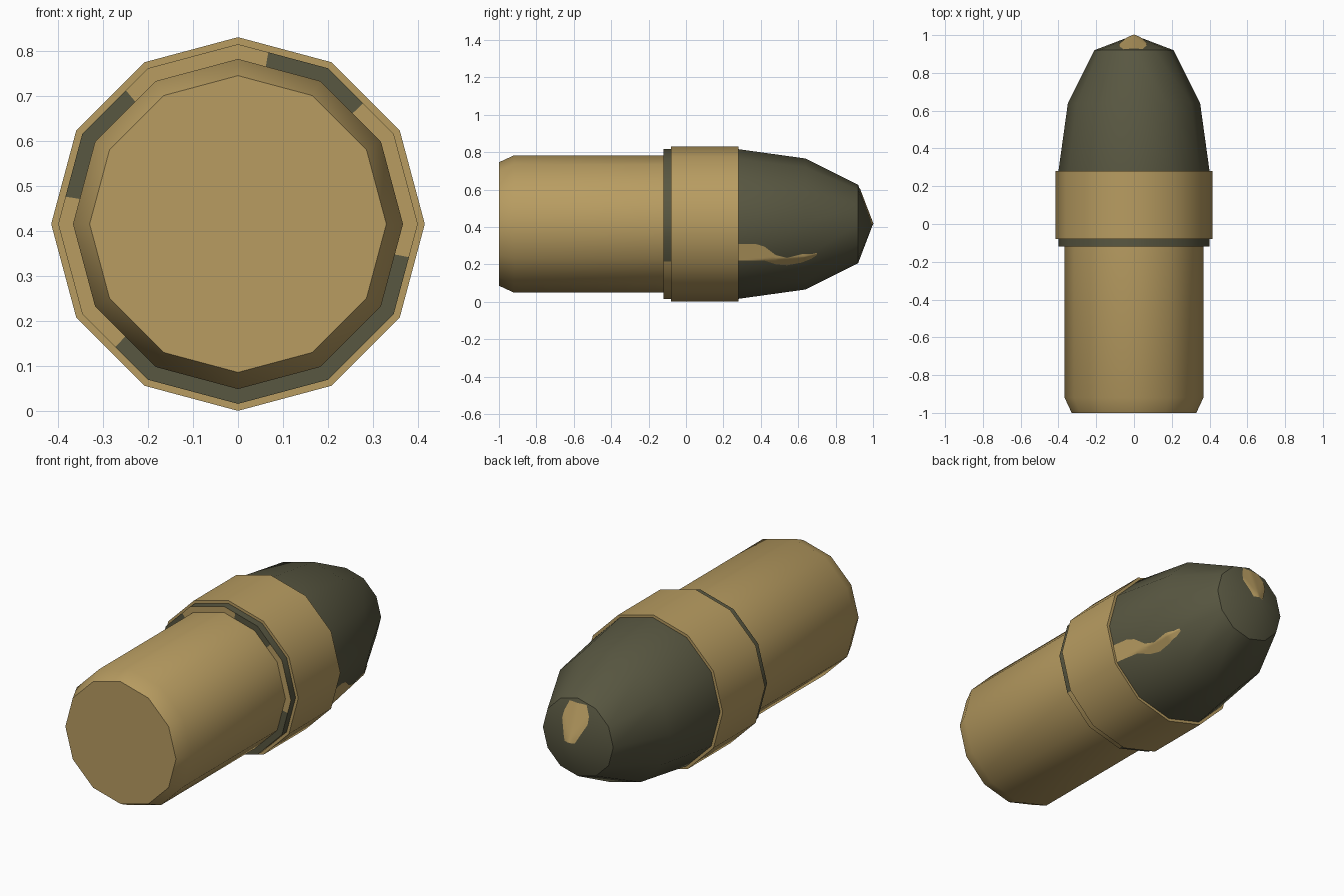
import bpy, bmesh, math
from mathutils import Vector
from mathutils.bvhtree import BVHTree

if "Cube" in bpy.data.objects:
    bpy.data.objects.remove(bpy.data.objects["Cube"], do_unlink=True)

AXIS_Z = 0.416
CORNERS = [30 * i for i in range(12)]


def material(name, rgb):
    mat = bpy.data.materials.new(name)
    mat.use_nodes = True
    mat.diffuse_color = (*rgb, 1)
    mat.node_tree.nodes["Principled BSDF"].inputs["Base Color"].default_value = (*rgb, 1)
    return mat


brass = material("brass tan", (0.48, 0.335, 0.12))
olive = material("dark olive", (0.098, 0.095, 0.053))


def finish(name, bm, mats):
    mesh = bpy.data.meshes.new(name)
    bm.to_mesh(mesh)
    bm.free()
    obj = bpy.data.objects.new(name, mesh)
    bpy.context.collection.objects.link(obj)
    for mat in mats:
        mesh.materials.append(mat)
    bpy.ops.object.select_all(action="DESELECT")
    obj.select_set(True)
    bpy.context.view_layer.objects.active = obj
    bpy.ops.object.shade_smooth_by_angle(angle=math.radians(35))
    return obj


def point(y, r, deg):
    """Point on a twelve-sided section of corner radius r."""
    r *= math.cos(math.radians(15)) / math.cos(math.radians(deg % 30 - 15))
    a = math.radians(deg)
    return (r * math.cos(a), y, AXIS_Z + r * math.sin(a))


def lathe(name, profile, mats, angles=CORNERS, rule=None):
    """Turn (y, radius) points about the long axis; rule picks the face colour."""
    bm = bmesh.new()
    rings = []
    for y, r in profile:
        if r == 0:
            rings.append([bm.verts.new((0, y, AXIS_Z))] * len(angles))
        else:
            rings.append([bm.verts.new(point(y, r, a)) for a in angles])
    for i in range(len(rings) - 1):
        for j, a in enumerate(angles):
            k = (j + 1) % len(angles)
            quad = [rings[i][j], rings[i + 1][j], rings[i + 1][k], rings[i][k]]
            face = bm.faces.new(list(dict.fromkeys(quad)))
            if rule:
                end = angles[k] if k else 360
                face.material_index = rule(i, (a + end) / 2)
    if profile[0][1] == profile[0][1] and name == "casing":
        bm.faces.new(rings[0])
    return finish(name, bm, mats)


# Casing with chamfered, closed base
lathe("casing", [(-1, 0.33), (-0.92, 0.367), (-0.1, 0.367)], [brass])

# Wide band around the middle
lathe("band", [(-0.08, 0.39), (-0.08, 0.4155), (0.28, 0.4155), (0.28, 0.39)], [brass])

# Narrow collar behind the band, worn through to brass in places
WORN_RIM = [(0, 44), (80, 130), (171, 225), (349, 360)]


def collar_colour(segment, angle):
    if segment == 0:
        return int(any(lo < angle < hi for lo, hi in WORN_RIM))
    return int(270 < angle < 330)


cuts = sorted(set(CORNERS) | {a for span in WORN_RIM for a in span if a < 360})
lathe("collar", [(-0.12, 0.36), (-0.12, 0.4), (-0.07, 0.4)], [olive, brass], cuts, collar_colour)

# Pointed nose
nose = lathe("nose", [(0.2, 0.4), (0.28, 0.4), (0.64, 0.35), (0.92, 0.21), (1, 0)], [olive])
nose_mesh = nose.data
tree = BVHTree.FromPolygons([v.co for v in nose_mesh.vertices],
                            [p.vertices for p in nose_mesh.polygons])


def worn_patch(name, rows, place, direction, along=4, across=12):
    """Thin plate laid on the nose; rows are (station, low edge, high edge)."""
    fine = []
    for a, b in zip(rows, rows[1:]):
        fine += [[p + (q - p) * t / along for p, q in zip(a, b)] for t in range(along)]
    fine.append(rows[-1])
    bm = bmesh.new()
    grid = []
    for s, lo, hi in fine:
        line = []
        for j in range(across + 1):
            start = Vector(place(s, lo + (hi - lo) * j / across))
            hit = tree.ray_cast(start, direction)[0]
            line.append(bm.verts.new(hit - direction * 0.003))
        grid.append(line)
    for p, q in zip(grid, grid[1:]):
        for j in range(across):
            bm.faces.new((p[j], q[j], q[j + 1], p[j + 1]))
    return finish(name, bm, [brass])


# Worn streak low on the left side of the nose
worn_patch("side_streak",
           [(0.281, 0.22, 0.31), (0.37, 0.22, 0.31), (0.42, 0.22, 0.295), (0.48, 0.2, 0.25),
            (0.54, 0.195, 0.235), (0.62, 0.21, 0.255), (0.67, 0.23, 0.255), (0.7, 0.25, 0.262)],
           lambda s, t: (1, s, t), Vector((-1, 0, 0)))

# Worn spot on the upper side of the tip
worn_patch("tip_spot",
           [(0, -0.03, 0.03), (0.1, -0.08, 0.07), (0.14, -0.08, 0.065), (0.19, -0.055, 0.045)],
           lambda s, t: (t, 2, AXIS_Z + s), Vector((0, -1, 0)))
